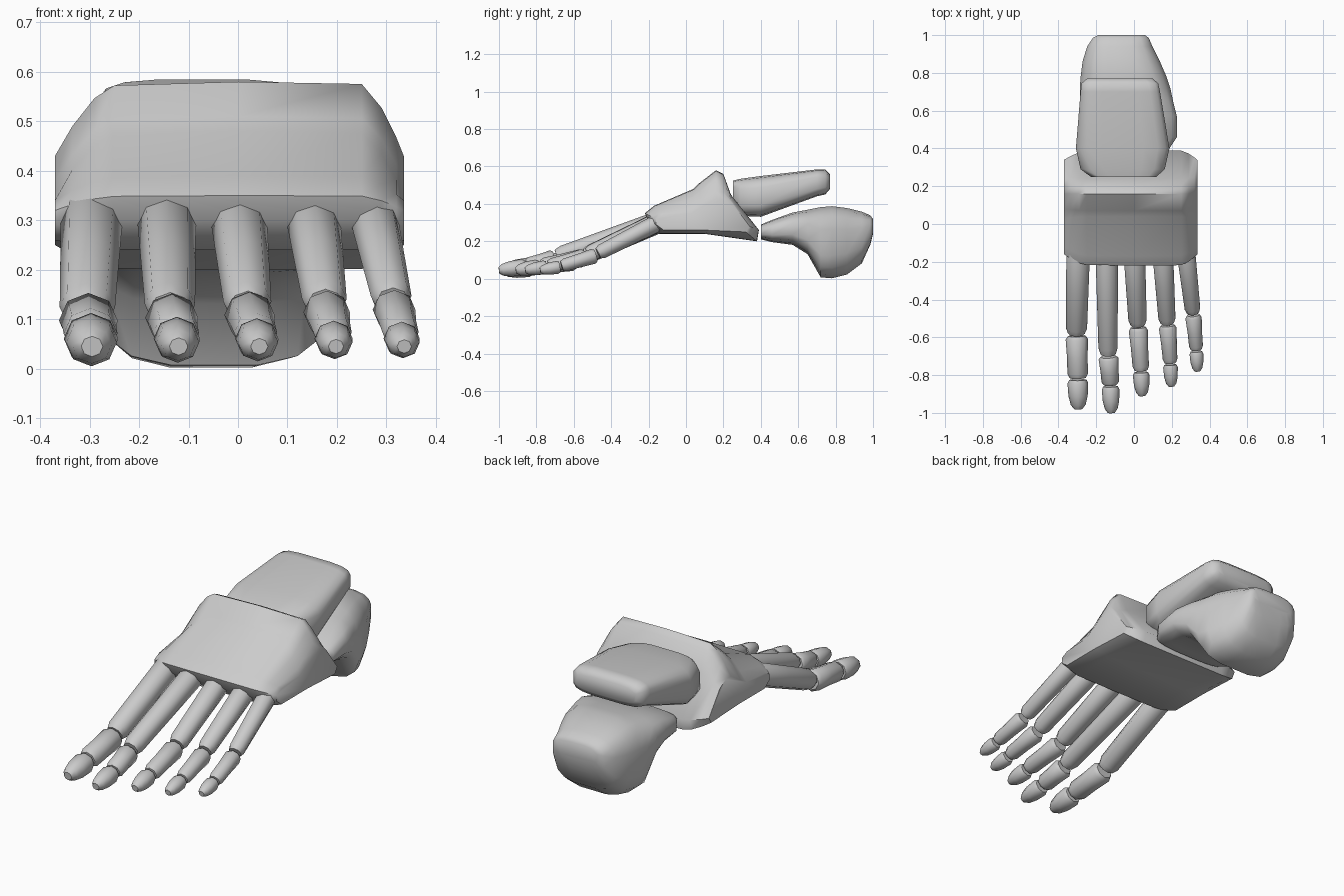
import bpy, bmesh
from math import sin, cos, pi, radians
from mathutils import Vector

cube = bpy.data.objects.get("Cube")
if cube:
    bpy.data.objects.remove(cube, do_unlink=True)

GREY = (0.6, 0.6, 0.6, 1)
bone = bpy.data.materials.new("bone_grey")
bone.use_nodes = True
bone.diffuse_color = GREY
bone.node_tree.nodes["Principled BSDF"].inputs["Base Color"].default_value = GREY


def loft(name, rings, angle=50):
    """Skin a row of matching rings and close both ends."""
    bm = bmesh.new()
    rows = [[bm.verts.new(p) for p in ring] for ring in rings]
    n = len(rows[0])
    for a, b in zip(rows, rows[1:]):
        for i in range(n):
            j = (i + 1) % n
            bm.faces.new((a[i], a[j], b[j], b[i]))
    bm.faces.new(rows[0])
    bm.faces.new(rows[-1])
    bmesh.ops.recalc_face_normals(bm, faces=bm.faces)
    mesh = bpy.data.meshes.new(name)
    bm.to_mesh(mesh)
    bm.free()
    mesh.materials.append(bone)
    ob = bpy.data.objects.new(name, mesh)
    bpy.context.collection.objects.link(ob)
    bpy.ops.object.select_all(action="DESELECT")
    ob.select_set(True)
    bpy.context.view_layer.objects.active = ob
    bpy.ops.object.shade_smooth_by_angle(angle=radians(angle))
    return ob


def rounded_ring(y, x0, x1, z0, z1, power, n=16):
    """Rounded rectangle across the foot at depth y."""
    ring = []
    for i in range(n):
        a = 2 * pi * (i + 0.5) / n
        c, s = cos(a), sin(a)
        u = abs(c) ** (2 / power) * (1 if c > 0 else -1)
        v = abs(s) ** (2 / power) * (1 if s > 0 else -1)
        ring.append(((x0 + x1) / 2 + u * (x1 - x0) / 2, y,
                     (z0 + z1) / 2 + v * (z1 - z0) / 2))
    return ring


def toe_bone(name, start, end, r0, r1, shape):
    """Eight-sided bone; shape lists (position along it, radius factor)."""
    start, end = Vector(start), Vector(end)
    axis = (end - start).normalized()
    side = axis.cross(Vector((0, 0, 1))).normalized()
    up = side.cross(axis)
    rings = []
    for t, k in shape:
        c, r = start.lerp(end, t), (r0 + (r1 - r0) * t) * k
        rings.append([c + side * r * cos(i * pi / 4) + up * r * 0.95 * sin(i * pi / 4)
                      for i in range(8)])
    loft(name, rings)


# Midfoot block: side profile blended towards a smaller one at both ends
middle = [(-.20, .30), (-.22, .35), (-.17, .39), (.04, .48), (.07, .51), (.16, .58),
          (.20, .56), (.24, .45), (.39, .26), (.38, .20), (.10, .24), (-.14, .24)]
outer = [(-.16, .29), (-.16, .32), (-.12, .34), (.03, .35), (.08, .38), (.16, .43),
         (.20, .43), (.25, .40), (.34, .28), (.32, .25), (.10, .26), (-.12, .26)]
stations = [(-.37, 1), (-.335, .6), (-.29, .22), (-.25, .05), (0, 0),
            (.25, .03), (.29, .35), (.32, .75), (.335, 1)]
loft("midfoot_block",
     [[(x, p[0] + (q[0] - p[0]) * t, p[1] + (q[1] - p[1]) * t)
       for p, q in zip(middle, outer)] for x, t in stations])

# Ankle block above the heel
ankle = [(.25, -.23, .12, .40, .525), (.29, -.285, .165, .335, .535),
         (.40, -.31, .19, .33, .55), (.70, -.285, .14, .44, .585),
         (.745, -.28, .13, .45, .585), (.77, -.25, .10, .48, .56)]
loft("ankle_block", [rounded_ring(*s, 4) for s in ankle])

# Heel: flat neck that deepens to the ground
heel = [(.40, -.23, .19, .21, .29), (.46, -.27, .23, .195, .315),
        (.57, -.285, .23, .18, .355), (.65, -.29, .21, .13, .37),
        (.72, -.29, .195, .005, .385), (.78, -.285, .175, .0, .39),
        (.86, -.275, .14, .02, .38), (.94, -.25, .10, .08, .36),
        (.985, -.22, .08, .18, .34), (1.0, -.19, .06, .24, .32)]
loft("heel", [rounded_ring(*s, 3.2) for s in heel])

# Toes: x at root, knuckle, tip; y at knuckle, joint, tip; radii at root, tip
names = ["first", "second", "third", "fourth", "fifth"]
toes = [(-.295, -.305, -.295, -.58, -.815, -.98, .063, .054),
        (-.145, -.137, -.12, -.69, -.85, -1.0, .060, .046),
        (.0, .02, .043, -.535, -.775, -.91, .058, .043),
        (.15, .176, .198, -.525, -.735, -.86, .056, .038),
        (.272, .312, .336, -.47, -.665, -.78, .050, .036)]
long_shape = [(0, .75), (.06, 1), (.5, 1), (.94, 1), (1, .8)]
mid_shape = [(0, .8), (.08, 1.02), (.5, .97), (.9, 1), (1, .8)]
tip_shape = [(0, .85), (.12, 1.03), (.55, 1), (.85, .8), (1, .45)]
for i, (xa, xb, xc, yb, yc, yd, ra, rb) in enumerate(toes):
    kz = .10 + i * .006
    jx = xb + (xc - xb) * .75
    rm = (ra + rb) / 2
    toe_bone(names[i] + "_long_bone", (xa, -.12, .315), (xb, yb, kz + .012),
             ra, rm * .95, long_shape)
    toe_bone(names[i] + "_toe_middle", (xb + .002, yb - .012, kz), (jx, yc, .068),
             rm, rb, mid_shape)
    toe_bone(names[i] + "_toe_tip", (jx, yc - .01, .063), (xc, yd, .045),
             rb, rb * .9, tip_shape)
